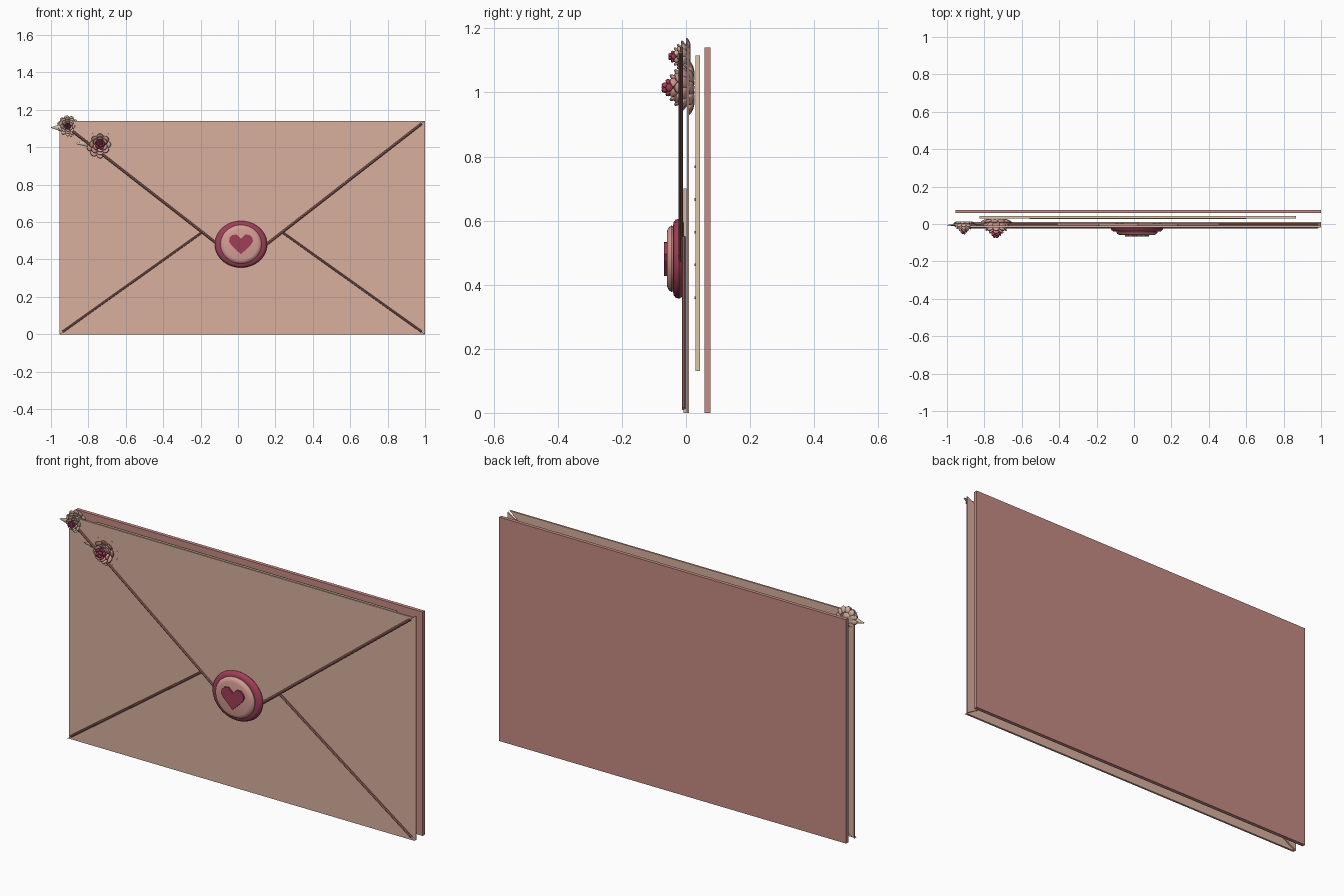
import bpy, bmesh, math
from mathutils import Vector, Matrix

if "Cube" in bpy.data.objects:
    bpy.data.objects.remove(bpy.data.objects["Cube"])


def material(name, r, g, b):
    lin = [((c / 255 + 0.055) / 1.055) ** 2.4 for c in (r, g, b)]
    m = bpy.data.materials.new(name)
    m.diffuse_color = (*lin, 1)
    m.use_nodes = True
    m.node_tree.nodes["Principled BSDF"].inputs["Base Color"].default_value = m.diffuse_color
    return m


PEACH = material("peach paper", 216, 176, 157)
ROSE = material("dusty rose paper", 199, 140, 133)
CREAM = material("cream paper", 224, 198, 166)
TRIM = material("brown rose trim", 164, 108, 103)
WINE = material("wine red wax", 160, 62, 88)
BLUSH = material("blush wax", 214, 158, 148)
PETAL = material("pink petal", 212, 157, 148)
PALE = material("pale petal", 222, 186, 170)
LEAF = material("cream leaf", 214, 198, 170)

CX, L, R, H = 0.0225, -0.955, 1.0, 1.14


def finish(bm, name, mat, smooth=False):
    bmesh.ops.recalc_face_normals(bm, faces=bm.faces)
    me = bpy.data.meshes.new(name)
    bm.to_mesh(me)
    bm.free()
    me.materials.append(mat)
    ob = bpy.data.objects.new(name, me)
    bpy.context.collection.objects.link(ob)
    if smooth:
        bpy.ops.object.select_all(action='DESELECT')
        ob.select_set(True)
        bpy.context.view_layer.objects.active = ob
        bpy.ops.object.shade_smooth_by_angle(angle=math.radians(40))
    return ob


def plate(name, pts, y0, y1, mat):
    """Flat outline in x, z given thickness along y."""
    bm = bmesh.new()
    face = bm.faces.new([bm.verts.new((x, y0, z)) for x, z in pts])
    ext = bmesh.ops.extrude_face_region(bm, geom=[face])
    verts = [v for v in ext["geom"] if isinstance(v, bmesh.types.BMVert)]
    bmesh.ops.translate(bm, verts=verts, vec=(0, y1 - y0, 0))
    return finish(bm, name, mat)


def rect(x0, x1, z0, z1):
    return [(x0, z0), (x1, z0), (x1, z1), (x0, z1)]


def rod(name, a, b, radius, mat):
    a, b = Vector(a), Vector(b)
    d = b - a
    bm = bmesh.new()
    mtx = Matrix.Translation((a + b) / 2) @ d.to_track_quat('Z', 'Y').to_matrix().to_4x4()
    bmesh.ops.create_cone(bm, cap_ends=True, segments=8, radius1=radius,
                          radius2=radius, depth=d.length, matrix=mtx)
    return finish(bm, name, mat)


def lathe(name, profile, cx, cz, squash, mat, n=48):
    """Profile of (radius, y) turned about the y axis, closed at both ends."""
    bm = bmesh.new()
    rings = []
    for r, y in profile:
        rings.append([bm.verts.new((cx + r * math.cos(2 * math.pi * i / n), y,
                                    cz + squash * r * math.sin(2 * math.pi * i / n)))
                      for i in range(n)])
    for a, b in zip(rings, rings[1:]):
        for i in range(n):
            j = (i + 1) % n
            bm.faces.new((a[i], a[j], b[j], b[i]))
    bm.faces.new(rings[0])
    bm.faces.new(rings[-1])
    return finish(bm, name, mat, True)


def add_ball(bm, matrix, scale):
    bmesh.ops.create_uvsphere(bm, u_segments=10, v_segments=7, radius=1,
                              matrix=matrix @ Matrix.Diagonal((*scale, 1)))


def petal_rings(name, centre, size, rings, mat):
    """Rings of (count, radius, y, length, width, tilt), scaled by size."""
    bm = bmesh.new()
    for k, (count, rad, y, length, width, tilt) in enumerate(rings):
        for i in range(count):
            ang = 2 * math.pi * (i + 0.5 * (k % 2)) / count
            mtx = (Matrix.Translation(centre) @ Matrix.Rotation(-ang, 4, 'Y')
                   @ Matrix.Translation((rad * size, y * size, 0))
                   @ Matrix.Rotation(-tilt, 4, 'Z'))
            add_ball(bm, mtx, (length * size, 0.09 * size, width * size))
    return finish(bm, name, mat, True)


# Envelope body: back, two side flaps, bottom flap and top flap
plate("back_panel", rect(L, R, 0, H), 0.058, 0.076, ROSE)
plate("left_flap", [(L, 0), (CX, 0.57), (L, H)], 0.003, 0.010, PEACH)
plate("right_flap", [(R, 0), (R, H), (CX, 0.57)], 0.003, 0.010, PEACH)
plate("bottom_flap", [(L, 0), (R, 0), (CX, 0.70)], -0.008, 0.002, PEACH)
plate("top_flap", [(L, H), (CX, 0.38), (R, H)], -0.018, -0.009, PEACH)

# Letter with ruled lines
plate("letter", rect(-0.826, 0.865, 0.13, 1.115), 0.030, 0.044, CREAM)
for i in range(5):
    z = 0.36 + 0.102 * i
    plate("letter_line", rect(-0.56, 0.60, z - 0.004, z + 0.004), 0.026, 0.031, TRIM)

# Raised trims along the flap edges
for s in (-1, 1):
    rod("top_flap_trim", (CX + s * 0.96, -0.017, 1.127), (CX + s * 0.03, -0.017, 0.403), 0.007, TRIM)
    rod("bottom_flap_trim", (CX + s * 0.96, -0.007, 0.013), (CX + s * 0.21, -0.007, 0.548), 0.006, TRIM)

# Wax seal
SX, SZ = 0.016, 0.481
lathe("seal_base", [(0.122, -0.006), (0.134, -0.012), (0.140, -0.022), (0.137, -0.032),
                    (0.127, -0.039), (0.110, -0.041)], SX, SZ, 0.89, WINE)
lathe("seal_face", [(0.108, -0.036), (0.110, -0.046), (0.105, -0.053), (0.096, -0.058),
                    (0.088, -0.060)], SX, SZ, 0.94, BLUSH)
half = [(0.023, 0.052), (0.046, 0.050), (0.060, 0.036), (0.064, 0.015), (0.050, -0.006)]
heart = [(0, 0.030)] + half + [(0, -0.054)] + [(-x, z) for x, z in reversed(half)]
plate("seal_heart", [(SX + x, SZ + z) for x, z in heart], -0.068, -0.059, WINE)

# Two layered blossoms: petals, red heart and a small leaf
PETALS = [(11, 0.72, 0.22, 0.28, 0.23, 0.35), (10, 0.62, 0.0, 0.27, 0.22, 0.6),
          (8, 0.48, -0.2, 0.24, 0.20, 0.8), (6, 0.34, -0.36, 0.21, 0.18, 1.0)]
CORE = [(5, 0.20, -0.52, 0.18, 0.15, 1.1), (3, 0.09, -0.66, 0.17, 0.13, 1.3)]


def blossom(name, x, y, z, size, mat, leaf_x, leaf_z):
    petal_rings(name + "_petals", (x, y, z), size, PETALS, mat)
    petal_rings(name + "_core", (x, y, z), size, CORE, WINE)
    bm = bmesh.new()
    add_ball(bm, Matrix.Translation((x, y, z)), (size * 0.5, size * 0.25, size * 0.5))
    finish(bm, name + "_base", mat, True)
    # Pointed leaf reaching out to the left
    bm = bmesh.new()
    root = x - size * 0.6
    mtx = Matrix.Translation(((leaf_x + root) / 2, y, leaf_z)) @ Matrix.Rotation(-math.pi / 2, 4, 'Y') \
        @ Matrix.Diagonal((0.02, 0.008, 1, 1))
    bmesh.ops.create_cone(bm, cap_ends=True, segments=8, radius1=1, radius2=0.1,
                          depth=root - leaf_x, matrix=mtx)
    finish(bm, name + "_leaf", LEAF, True)


blossom("large_blossom", -0.737, -0.004, 1.015, 0.088, PETAL, -0.866, 1.02)
blossom("small_blossom", -0.910, -0.006, 1.112, 0.060, PALE, -1.0, 1.105)
